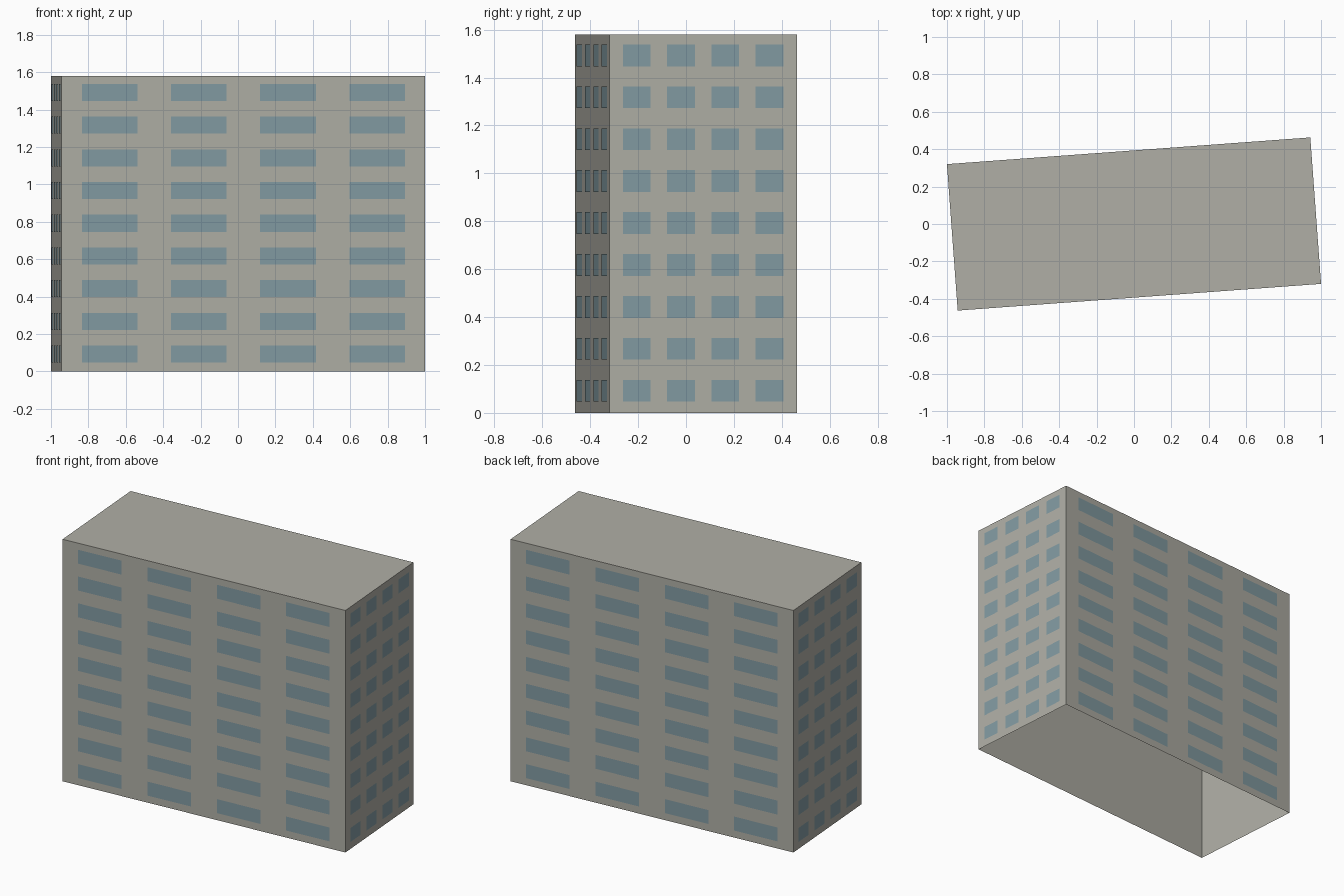
import bpy
import bmesh
import math
from mathutils import Matrix, Vector

cube = bpy.data.objects.get("Cube")
if cube:
    bpy.data.objects.remove(cube, do_unlink=True)

WIDTH, DEPTH, HEIGHT = 1.948, 0.785, 1.58
TURN = Matrix.Rotation(math.radians(4.2), 4, 'Z')
COLUMNS, FLOORS = 4, 9
FLOOR_PITCH, FIRST_FLOOR, WINDOW_HEIGHT = 0.175, 0.0925, 0.091
GAP = 0.002  # window panes sit just proud of the wall


def material(name, colour):
    mat = bpy.data.materials.new(name)
    mat.use_nodes = True
    mat.diffuse_color = (*colour, 1)
    mat.node_tree.nodes["Principled BSDF"].inputs["Base Color"].default_value = (*colour, 1)
    return mat


def finish(bm, name, mat):
    bm.transform(TURN)
    mesh = bpy.data.meshes.new(name)
    bm.to_mesh(mesh)
    bm.free()
    mesh.materials.append(mat)
    obj = bpy.data.objects.new(name, mesh)
    bpy.context.collection.objects.link(obj)
    return obj


def facade(name, angle, distance, pitch, pane_width):
    """Grid of flat panes on one side of the building."""
    bm = bmesh.new()
    for col in range(COLUMNS):
        u = (col - (COLUMNS - 1) / 2) * pitch
        for floor in range(FLOORS):
            z = FIRST_FLOOR + floor * FLOOR_PITCH
            corners = [(-1, -1), (1, -1), (1, 1), (-1, 1)]
            bm.faces.new([bm.verts.new((u + a * pane_width / 2, -distance - GAP,
                                        z + b * WINDOW_HEIGHT / 2)) for a, b in corners])
    bm.transform(Matrix.Rotation(angle, 4, 'Z'))
    return finish(bm, name, glass)


concrete = material("warm grey concrete", (0.434, 0.429, 0.381))
glass = material("blue grey glass", (0.227, 0.332, 0.366))

# Building shell: a box with a flat roof and an open underside
bm = bmesh.new()
bmesh.ops.create_cube(bm, size=1)
bmesh.ops.scale(bm, vec=(WIDTH, DEPTH, HEIGHT), verts=bm.verts)
bmesh.ops.translate(bm, vec=Vector((0, 0, HEIGHT / 2)), verts=bm.verts)
underside = [f for f in bm.faces if f.normal.z < -0.5]
bmesh.ops.delete(bm, geom=underside, context='FACES_ONLY')
finish(bm, "building_shell", concrete)

# Wide windows on the long sides, narrow windows on the short sides
for name, angle in (("front_windows", 0), ("back_windows", math.pi)):
    facade(name, angle, DEPTH / 2, 0.478, 0.299)
for name, angle in (("left_windows", math.pi / 2), ("right_windows", -math.pi / 2)):
    facade(name, angle, WIDTH / 2, 0.1855, 0.116)
